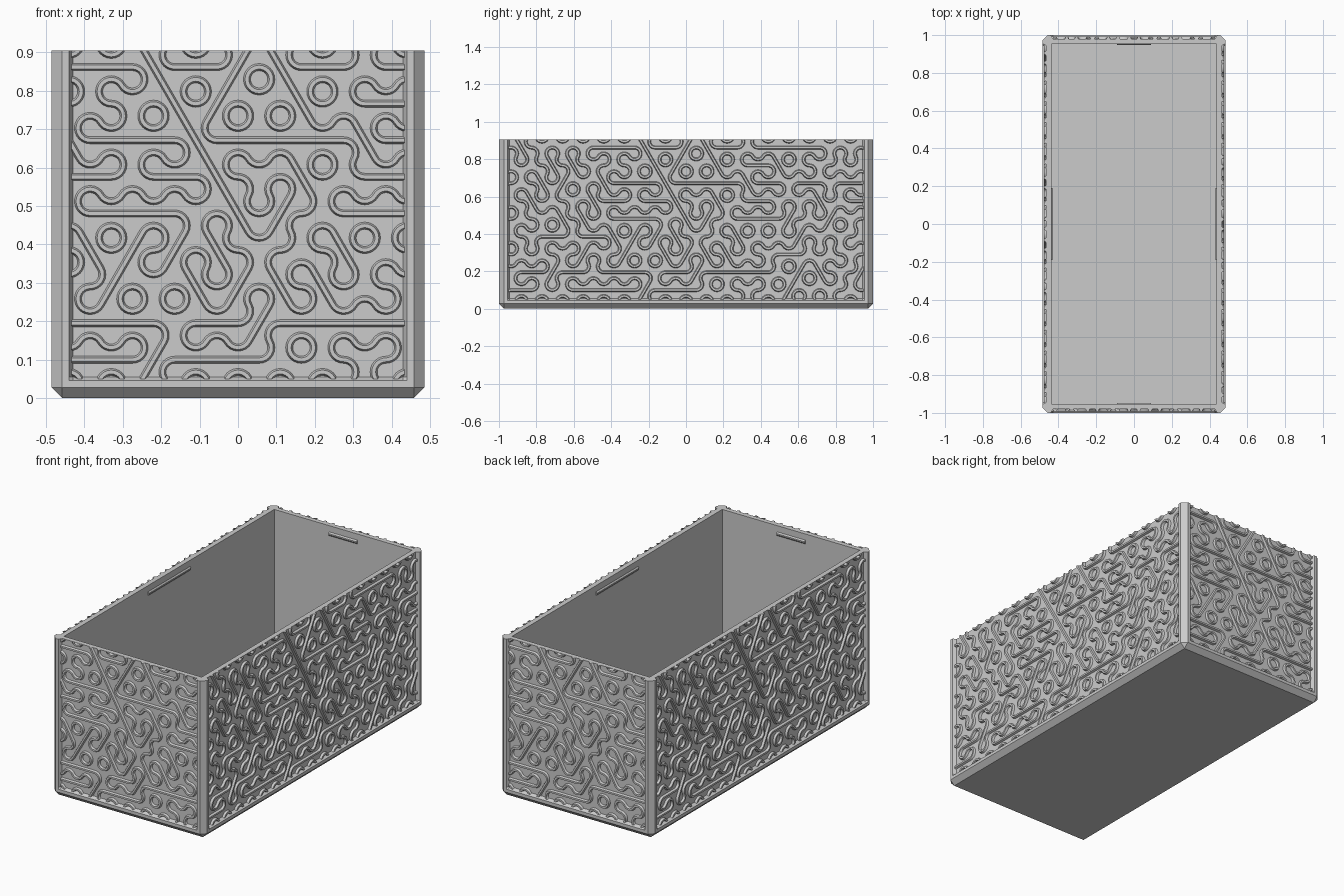
import bpy, bmesh, math, random
from mathutils import Matrix, Vector

cube = bpy.data.objects.get("Cube")
if cube:
    bpy.data.objects.remove(cube, do_unlink=True)
random.seed(7)

# Main sizes
X, Y, TOP = 0.485, 1.0, 0.905
CHAMFER, RECESS, FLOOR = 0.027, 0.02, 0.03
INNER_X, INNER_Y = 0.437, 0.953

grey = bpy.data.materials.new("plain grey")
grey.use_nodes = True
grey.diffuse_color = (0.6, 0.6, 0.6, 1)
grey.node_tree.nodes["Principled BSDF"].inputs["Base Color"].default_value = (0.6, 0.6, 0.6, 1)


def finish(bm, name):
    bmesh.ops.recalc_face_normals(bm, faces=bm.faces)
    mesh = bpy.data.meshes.new(name)
    bm.to_mesh(mesh)
    bm.free()
    mesh.materials.append(grey)
    return mesh


def place(mesh, name, matrix=None):
    ob = bpy.data.objects.new(name, mesh)
    bpy.context.collection.objects.link(ob)
    if matrix:
        ob.matrix_world = matrix
    return ob


def outline(recess):
    """Plan of the box: chamfered corner posts with set-back walls between."""
    edge, post = 0.055, 0.045
    corner = [(X - recess, Y - edge), (X, Y - post), (X, Y - CHAMFER),
              (X - CHAMFER, Y), (X - post, Y), (X - edge, Y - recess)]
    pts = []
    for sx, sy in ((1, 1), (-1, 1), (-1, -1), (1, -1)):
        run = corner if sx * sy > 0 else corner[::-1]
        pts += [(sx * x, sy * y) for x, y in run]
    return pts


def clamp(v, lim):
    return max(-lim, min(lim, v))


# Box body: chamfered foot, sill, posts and walls, open top
bm = bmesh.new()
full, walls = outline(0), outline(RECESS)
foot = [(clamp(x, X - CHAMFER), clamp(y, Y - CHAMFER)) for x, y in full]
rings = []
for plan, z in ((foot, 0), (full, CHAMFER), (full, 0.045), (walls, 0.055), (walls, TOP)):
    rings.append([bm.verts.new((x, y, z)) for x, y in plan])
inner_plan = [(INNER_X, INNER_Y), (-INNER_X, INNER_Y), (-INNER_X, -INNER_Y), (INNER_X, -INNER_Y)]
inner = [[bm.verts.new((x, y, z)) for x, y in inner_plan] for z in (TOP, FLOOR)]


def loft(a, b):
    for i in range(len(a)):
        j = (i + 1) % len(a)
        bm.faces.new((a[i], a[j], b[j], b[i]))


for a, b in zip(rings, rings[1:]):
    loft(a, b)
loft(*inner)
bm.faces.new(inner[1])
bm.faces.new(rings[0])
rim = [bm.edges.get((r[i], r[(i + 1) % len(r)])) for r in (rings[-1], inner[0]) for i in range(len(r))]
bmesh.ops.triangle_fill(bm, edges=rim, use_beauty=True, normal=(0, 0, 1))
bmesh.ops.remove_doubles(bm, verts=bm.verts, dist=1e-5)
place(finish(bm, "box_body"), "box_body")

# Winding relief: hexagon tiles, each joining its six edges in pairs
WIDE = 0.11
SIDE = WIDE / math.sqrt(3)
ROW = SIDE * 1.5
TILES = {"H": ((0, 3), (1, 2), (4, 5)), "U": ((1, 4), (2, 3), (5, 0)),
         "D": ((2, 5), (0, 1), (3, 4)), "A": ((1, 2), (5, 0), (3, 4)),
         "V": ((0, 1), (2, 3), (4, 5))}
# Middle part of the pattern, bottom row first
ROWS = ["HHUHHVVAV", "HHAHUHHH", "AUADUDDVA", "DUUDAVDV", "VHHADUVHH",
        "HVHDADVH", "DHHDHHHDH", "VADUADVH", "HHDHUDHVH"]
pattern = {}


def tile(k, j):
    if (k, j) not in pattern:
        row = ROWS[k] if 0 <= k < len(ROWS) else ""
        known = 0 <= j + 4 < len(row)
        pattern[k, j] = row[j + 4] if known else random.choice("HUDAVAV")
    return TILES[pattern[k, j]]


def polar(angle, r=1.0):
    a = math.radians(angle)
    return Vector((r * math.cos(a), r * math.sin(a)))


def strand(a, b):
    """Points and sideways directions of a path between two tile edges."""
    if (b - a) % 6 == 3:
        n = polar(a * 60 + 90)
        return [(polar(a * 60, WIDE / 2), n), (polar(b * 60, WIDE / 2), n)]
    theta, steps = a * 60 + 30, 8
    dirs = [polar(theta + 240 - 120 * i / steps) for i in range(steps + 1)]
    return [(polar(theta, SIDE) + d * SIDE / 2, d) for d in dirs]


PROFILE = ((-0.010, -0.002), (-0.005, 0.012), (0.005, 0.012), (0.010, -0.002))


def relief(name, half):
    bm = bmesh.new()
    reach = int(half / WIDE) + 2
    for k in range(-1, 10):
        for j in range(-reach, reach + 1):
            c = Vector(((j + (k % 2) / 2) * WIDE, 0.671 + (k - 6) * ROW))
            for a, b in tile(k, j):
                prev = None
                for p, n in strand(a, b):
                    ring = []
                    for off, h in PROFILE:
                        q = c + p + n * off
                        ring.append(bm.verts.new((q.x, -h, q.y)))
                    if prev:
                        for i in range(4):
                            m = (i + 1) % 4
                            bm.faces.new((prev[i], prev[m], ring[m], ring[i]))
                    prev = ring
    bmesh.ops.remove_doubles(bm, verts=bm.verts, dist=1e-4)
    # Trim to the panel and close the cut ends
    for co, no in (((half, 0, 0), (1, 0, 0)), ((-half, 0, 0), (-1, 0, 0)),
                   ((0, 0, TOP), (0, 0, 1)), ((0, 0, 0.05), (0, 0, -1))):
        cut = bmesh.ops.bisect_plane(bm, geom=bm.verts[:] + bm.edges[:] + bm.faces[:],
                                     plane_co=co, plane_no=no, clear_outer=True)
        edges = [e for e in cut["geom_cut"] if isinstance(e, bmesh.types.BMEdge)]
        bmesh.ops.holes_fill(bm, edges=edges, sides=8)
    return finish(bm, name)


def clip_bar(name, half):
    """Small wedge rib on the inside of a wall."""
    bm = bmesh.new()
    ends = [[bm.verts.new((x, y, z)) for y, z in ((-0.002, 0.845), (0.006, 0.855), (0.006, 0.862), (-0.002, 0.872))]
            for x in (-half, half)]
    for i in range(4):
        j = (i + 1) % 4
        bm.faces.new((ends[0][i], ends[0][j], ends[1][j], ends[1][i]))
    bm.faces.new(ends[0])
    bm.faces.new(ends[1])
    return finish(bm, name)


long_relief = relief("long_relief", Y - 0.052)
short_relief = relief("short_relief", X - 0.052)
long_bar, short_bar = clip_bar("long_clip", 0.19), clip_bar("short_clip", 0.09)

# The four walls, turning round from the front
for i, side in enumerate(("front", "left", "back", "right")):
    turn = Matrix.Rotation(i * math.pi / 2, 4, "Z")
    is_long = i % 2
    out = (X if is_long else Y) - RECESS
    inn = INNER_X if is_long else INNER_Y
    ob = place(long_relief if is_long else short_relief, side + "_relief",
               turn @ Matrix.Translation((0, -out, 0)))
    place(long_bar if is_long else short_bar, side + "_clip",
          turn @ Matrix.Translation((0, -inn, 0)))
    if i < 2:
        bpy.ops.object.select_all(action="DESELECT")
        ob.select_set(True)
        bpy.context.view_layer.objects.active = ob
        bpy.ops.object.shade_smooth_by_angle(angle=math.radians(30))
